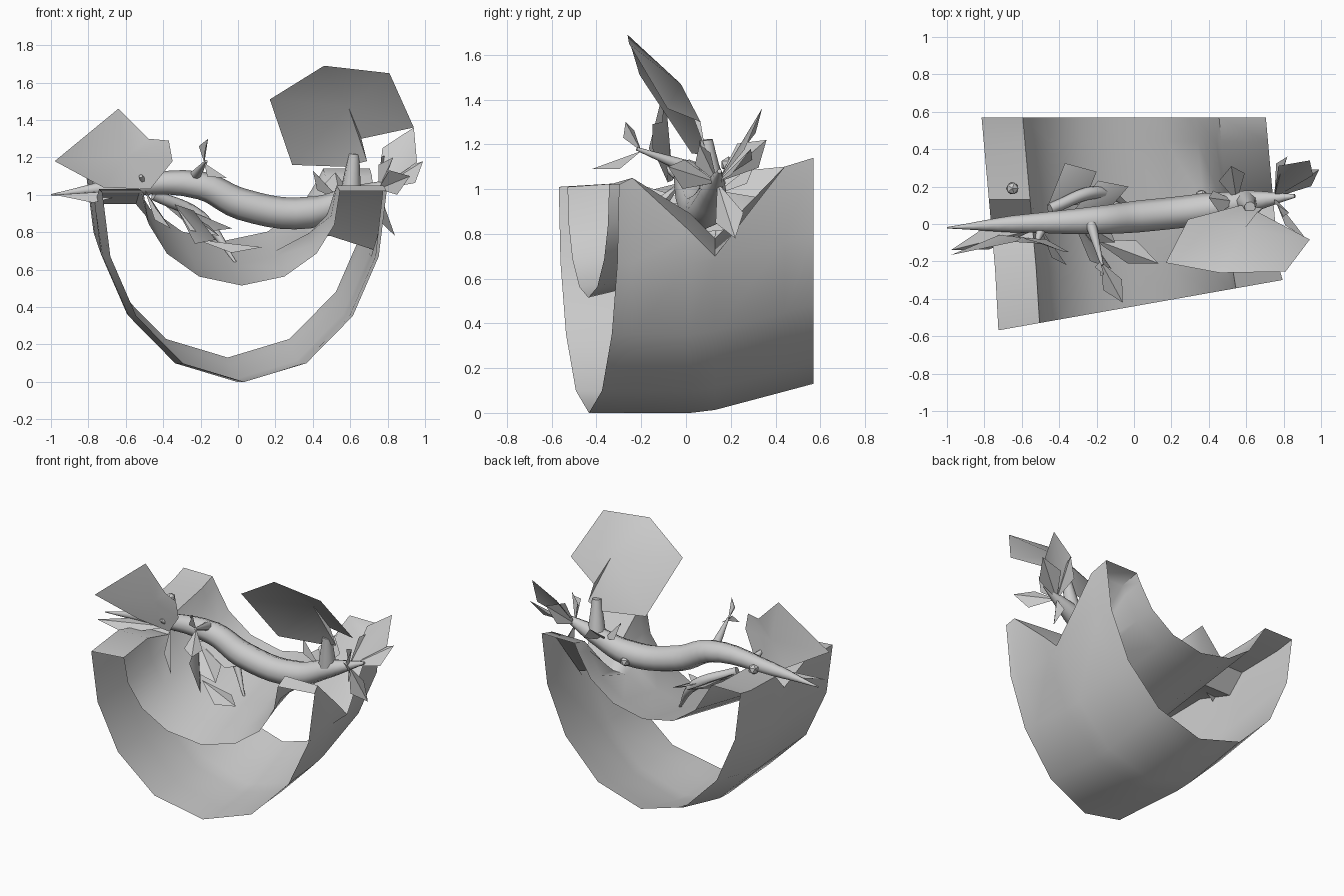
import bpy, bmesh, math
from mathutils import Vector

if "Cube" in bpy.data.objects:
    bpy.data.objects.remove(bpy.data.objects["Cube"])


def smooth(ob, degrees):
    bpy.ops.object.select_all(action='DESELECT')
    ob.select_set(True)
    bpy.context.view_layer.objects.active = ob
    bpy.ops.object.shade_smooth_by_angle(angle=math.radians(degrees))


def make_object(name, verts, faces):
    me = bpy.data.meshes.new(name)
    me.from_pydata([tuple(v) for v in verts], [], faces)
    bm = bmesh.new()
    bm.from_mesh(me)
    bmesh.ops.recalc_face_normals(bm, faces=bm.faces)
    bm.to_mesh(me)
    bm.free()
    ob = bpy.data.objects.new(name, me)
    bpy.context.collection.objects.link(ob)
    smooth(ob, 38)
    return ob


# Notched trough: hollow outer and inner arcs, joined at the rims, open at the ends
def arc(cx, rx, rz, steps):
    angles = [math.pi * (k / steps - .5) for k in range(steps + 1)]
    angles = [a + .08 * math.sin(2 * a) for a in angles]
    return [(cx + rx * math.sin(a), 1 - rz * math.cos(a)) for a in angles]


OUTER = arc(.035, .76, 1, 8)
INNER = arc(.02, .525, .485, 8)[::-1]
# y, left rim height, right rim height
STATIONS = [(None, 1.01, 1.02), (-.24, 1.03, 1.05), (.02, .95, .81),
            (.13, 1.07, .7), (.44, 1.1, 1.1), (.57, 1.13, 1.14)]


def section(y0, left, right):
    ring = []
    for prof, inner in ((OUTER, False), (INNER, True)):
        for i, (x, z) in enumerate(prof):
            y = -.44 + .177 * x if y0 is None else y0      # slanted front end
            t = 0 if y0 is None else (y0 + .44) / 1.01
            rim = left if x < 0 else right
            if inner and rim < .9:                         # notch slopes outward
                rim += .08
            rise = .24 * t if inner else max(0, (y - .08) / .49) * .13
            at_rim = i in (0, len(prof) - 1)
            ring.append((x - .09 * t, y, rim if at_rim else min(z + rise, rim)))
    return ring


rings = [section(*s) for s in STATIONS]
n = len(rings[0])
make_object("trough", sum(rings, []),
            [(i * n + j, i * n + (j + 1) % n, (i + 1) * n + (j + 1) % n, (i + 1) * n + j)
             for i in range(len(rings) - 1) for j in range(n)])


# Branch and twigs: tapered tubes
def tube(name, pts):
    cu = bpy.data.curves.new(name, 'CURVE')
    cu.dimensions = '3D'
    cu.bevel_depth = 1
    cu.bevel_resolution = 2
    cu.resolution_u = 5
    cu.use_fill_caps = True
    sp = cu.splines.new('BEZIER')
    sp.bezier_points.add(len(pts) - 1)
    for bp, (x, y, z, r) in zip(sp.bezier_points, pts):
        bp.co = (x, y, z)
        bp.radius = r
        bp.handle_left_type = bp.handle_right_type = 'AUTO'
    ob = bpy.data.objects.new(name, cu)
    bpy.context.collection.objects.link(ob)
    bpy.ops.object.select_all(action='DESELECT')
    ob.select_set(True)
    bpy.context.view_layer.objects.active = ob
    bpy.ops.object.convert(target='MESH')
    smooth(bpy.context.object, 50)


tube("main_branch", [(-1, -.02, 1, .004), (-.65, 0, 1.04, .045), (-.2, .02, 1.05, .075),
                     (.02, .04, .95, .085), (.38, .08, .905, .085), (.62, .12, .99, .06),
                     (.86, .15, 1.08, .01)])
tube("lower_branch", [(-.45, .08, 1, .03), (-.2, .17, .88, .035), (0, .08, .62, .005)])
tube("upper_twig", [(-.23, 0, 1.1, .03), (-.17, -.22, 1.18, .008)])
tube("left_leaf_stem", [(-.48, .02, 1.03, .04), (-.52, -.1, 1.1, .01)])
tube("right_leaf_stem", [(.6, .12, .98, .06), (.62, .09, 1.22, .03)])


# Large leaves: front outlines laid on a surface that arches forward
def large_leaf(name, outline, depth, centre):
    k = len(outline)
    pts = [(x, depth(x, z), z) for x, z in outline + [centre]]
    make_object(name, pts, [(i, (i + 1) % k, k) for i in range(k)])


large_leaf("large_right_leaf",
           [(.29, 1.16), (.17, 1.51), (.46, 1.69), (.81, 1.65),
            (.94, 1.36), (.66, 1.3), (.69, 1.18), (.57, 1.15)],
           lambda x, z: .1 - 1.2 * (z - 1.15) ** 2 - .95 * (x - .57) ** 2, (.59, 1.47))
large_leaf("large_left_leaf",
           [(-.98, 1.18), (-.64, 1.46), (-.48, 1.3), (-.37, 1.29),
            (-.35, 1.18), (-.47, 1.03), (-.72, 1.04)],
           lambda x, z: -.05 - .1 * (z - 1) - .9 * (x + .65) ** 2, (-.6, 1.2))


# Small leaves: kites folded on the midrib, grouped by the point they grow from
def leaf(name, base, tip, k, width):
    b, t = Vector(base), Vector(tip)
    d = t - b
    ref = Vector((1, .4, .3)) if k % 2 else Vector((.3, -.4, 1))
    side = d.cross(ref).normalized() * d.length * width
    fold = d.cross(side).normalized() * .03
    m = b.lerp(t, .6)
    make_object(name, [b, m + side + fold, t, m - side + fold, m],
                [(0, 1, 4), (1, 2, 4), (2, 3, 4), (3, 0, 4)])


CLUSTERS = {
    "right_tip_leaf": (.24, (.75, .14, 1.03), [(.94, .34, 1.36), (.82, .36, 1.22), (.99, .29, 1.18),
                                               (.92, -.08, 1.1), (.84, .22, .78), (.83, .06, 1.2)]),
    "right_back_leaf": (.3, (.55, .12, .97), [(.52, .31, 1.12), (.4, .14, 1.13)]),
    "twig_leaf": (.22, (-.18, -.2, 1.17), [(-.06, -.42, 1.09), (-.16, -.27, 1.3)]),
    "lower_leaf": (.26, (-.34, .05, .95), [(-.1, -.1, .78), (-.12, -.24, .76), (-.03, .2, .82)]),
    "curled_leaf": (.4, (-.46, .1, 1), [(-.2, .28, .88)]),
    "bowl_leaf": (.18, (-.22, -.08, .76), [(.13, -.21, .72)]),
    "left_leaf": (.13, (-.5, -.02, 1.03), [(-.98, -.14, 1), (-.36, -.22, .82)]),
}
for name, (width, base, tips) in CLUSTERS.items():
    for k, tip in enumerate(tips):
        leaf(f"{name}_{k + 1}", base, tip, k, width)

# Small buds
for i, p in enumerate([(-.65, .19, 1.11), (.36, .15, .88)]):
    bpy.ops.mesh.primitive_ico_sphere_add(subdivisions=1, radius=.036, location=p)
    bpy.context.object.name = f"bud_{i + 1}"
